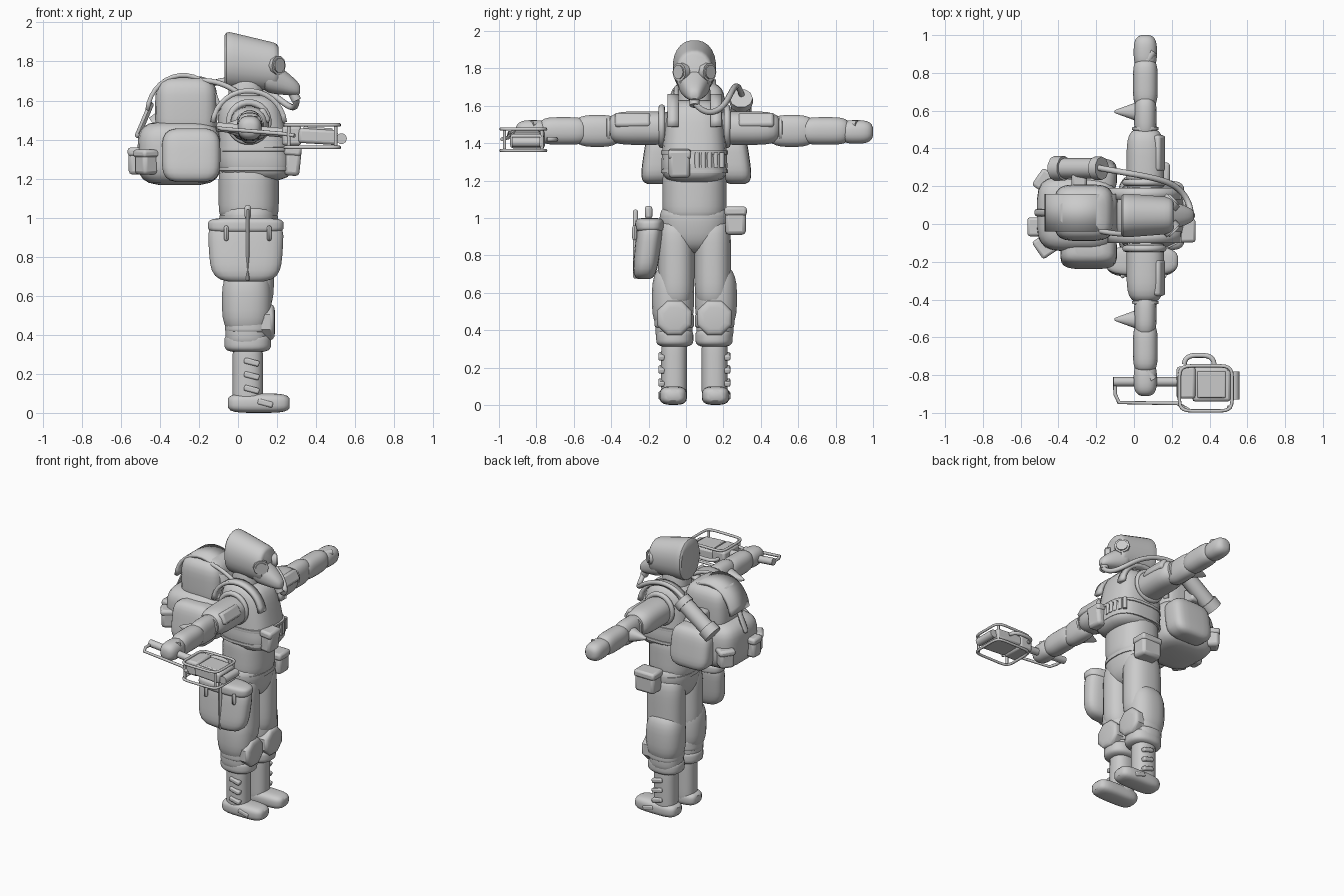
import bpy, bmesh, math
from mathutils import Vector, Euler, Matrix

cube = bpy.data.objects.get("Cube")
if cube:
    bpy.data.objects.remove(cube, do_unlink=True)

shade = (.6, .6, .6, 1)
grey = bpy.data.materials.new("plain_grey")
grey.use_nodes = True
grey.diffuse_color = shade
grey.node_tree.nodes["Principled BSDF"].inputs["Base Color"].default_value = shade

MID = .045                       # centre line of the figure, which faces +x
made = []


def link(name, data):
    obj = bpy.data.objects.new(name, data)
    bpy.context.scene.collection.objects.link(obj)
    data.materials.append(grey)
    if obj.type == 'MESH':
        made.append(obj)
    return obj


def finish(name, bm):
    bmesh.ops.recalc_face_normals(bm, faces=bm.faces)
    mesh = bpy.data.meshes.new(name)
    bm.to_mesh(mesh)
    bm.free()
    return link(name, mesh)


def oval(power=2, count=24):
    """Unit superellipse; a higher power is squarer."""
    pairs = []
    for i in range(count):
        angle = (i + .5) * math.tau / count
        pairs.append([math.copysign(abs(f) ** (2 / power), f)
                      for f in (math.cos(angle), math.sin(angle))])
    return pairs


def blob(name, along, at, half, side=2.4, end=4, taper=0, lean=(0, 0, 0), count=24, rings=12):
    """Rounded solid: side squares the cross-section, end flattens both ends."""
    axis = "xyz".index(along)
    bm = bmesh.new()
    loops = []
    for step in range(rings + 1):
        t = math.sin(math.radians(80) * (2 * step / rings - 1))
        size = (1 - abs(t) ** end) ** (1 / end) * (1 + taper * t)
        loop = []
        for pair in oval(side, count):
            unit = [size * f for f in pair]
            unit.insert(axis, t)
            loop.append(bm.verts.new([c + h * u + t * shift for c, h, u, shift
                                      in zip(at, half, unit, lean)]))
        loops.append(loop)
    for low, high in zip(loops, loops[1:]):
        for i in range(count):
            bm.faces.new((low[i - 1], low[i], high[i], high[i - 1]))
    bm.faces.new(loops[0])
    bm.faces.new(loops[-1])
    return finish(name, bm)


def box(name, at, size, bevel=.015, turn=(0, 0, 0)):
    bm = bmesh.new()
    place = Matrix.LocRotScale(Vector(at), Euler(turn), Vector(size))
    bmesh.ops.create_cube(bm, size=1, matrix=place)
    rounding = finish(name, bm).modifiers.new("rounding", 'BEVEL')
    rounding.width, rounding.segments = bevel, 2


def pouch(name, at, size, turn=(0, 0, 0)):
    """Soft box with a slightly wider lid across its top."""
    box(name, at, size, .02, turn)
    width, depth, height = size
    lid = Vector(at) + Vector((0, 0, height * .4))
    box(name + "_lid", lid, (width + .01, depth + .01, height * .35), turn=turn)


def tube(name, points, radius, curved=False, closed=False):
    curve = bpy.data.curves.new(name, 'CURVE')
    curve.dimensions = '3D'
    curve.bevel_depth, curve.bevel_resolution = radius, 3
    curve.use_fill_caps = True
    line = curve.splines.new('NURBS' if curved else 'POLY')
    line.points.add(len(points) - 1)
    for point, co in zip(line.points, points):
        point.co = (*co, 1)
    line.use_endpoint_u = True
    line.use_cyclic_u = closed


    link(name, curve)


def arched_strap(name, at, radius, width, thick):
    """Flat band arching from back to front over a centre point."""
    bm = bmesh.new()
    rows = []
    for x, z in oval(count=32)[:16]:
        middle = Vector(at) + Vector((x * radius[0], 0, z * radius[1]))
        edge = Vector((0, width / 2, 0))
        rows.append([bm.verts.new(middle - edge), bm.verts.new(middle + edge)])
    for p, q in zip(rows, rows[1:]):
        bm.faces.new((p[0], p[1], q[1], q[0]))
    solid = finish(name, bm).modifiers.new("thickness", 'SOLIDIFY')
    solid.thickness, solid.offset = thick, 0


# Torso
blob("hips", along="z", at=(.055, MID, .95), half=(.14, .18, .14), end=3, taper=.15)
blob("belly", along="z", at=(.055, MID, 1.13), half=(.155, .172, .15), end=6)
blob("belt", along="z", at=(.055, MID, 1), half=(.15, .187, .02), end=8, rings=4)
blob("vest", along="z", at=(.075, MID, 1.41), half=(.18, .168, .22), side=3, end=5,
     taper=-.12, lean=(-.02, 0, 0))
for height in (1.25, 1.35):
    blob("vest_band", along="z", at=(.085, MID, height), half=(.192, .18, .015), side=3,
         end=8, rings=4)
blob("neck", along="z", at=(.04, MID, 1.64), half=(.09, .09, .1), taper=-.1)

# Hood and breathing mask
blob("hood", along="x", at=(.07, MID, 1.79), half=(.14, .108, .135), side=2.2, end=12,
     taper=-.1, lean=(0, 0, -.02))
blob("mask", along="x", at=(.22, MID, 1.7), half=(.1, .07, .07), taper=-.5, lean=(0, 0, -.045))
tube("mask_filter", [(.27, MID, 1.66), (.3, MID, 1.6)], .026)
tube("air_hose", [(.3, .05, 1.61), (.3, .1, 1.55), (.25, .2, 1.57), (.1, .25, 1.7),
                  (-.1, .28, 1.72), (-.2, .3, 1.65)], .016, curved=True)
tube("rear_hose", [(-.2, -.03, 1.7), (-.1, -.06, 1.71), (0, -.05, 1.64)], .014, curved=True)

for side, sign in (("right_", -1), ("left_", 1)):
    def out(distance):
        return MID + sign * distance

    # Goggle
    eye = Vector((.185, out(.058), 1.78))
    gaze = Vector((.03, sign * .03, 0))
    tube(side + "goggle_rim", [eye, eye + gaze * .8], .05)
    tube(side + "goggle_lens", [eye, eye + gaze], .038)

    # Arm
    blob(side + "upper_arm", along="y", at=(.06, out(.27), 1.48), half=(.1, .19, .09))
    blob(side + "elbow", along="y", at=(.06, out(.52), 1.465), half=(.06, .13, .086), end=3)
    blob(side + "forearm", along="y", at=(.06, out(.7), 1.465), half=(.066, .13, .074))
    blob(side + "fist", along="y", at=(.06, out(.865), 1.46), half=(.062, .091, .063), end=3)
    tube(side + "thumb", [(.07, out(.82), 1.5), (.1, out(.87), 1.5)], .022)
    for distance, radius in ((.42, .075), (.46, .07), (.79, .055)):
        blob(side + "arm_band", along="y", at=(.06, out(distance), 1.475),
             half=(radius, .012, radius), end=8, rings=4)
    blob(side + "elbow_point", along="x", at=(-.03, out(.55), 1.46), half=(.075, .035, .035),
         end=8, taper=.8, count=12)
    box(side + "upper_arm_plate", (.13, out(.33), 1.52), (.05, .19, .08), turn=(0, -.5, 0))
    tube(side + "armhole_rim", [(.055 + x * .1, out(.175), 1.49 + z * .1) for x, z in oval()],
         .018, closed=True)
    arched_strap(side + "shoulder_strap", (.055, out(.115), 1.47), (.185, .18), .06, .025)

    # Trouser leg and knee pad
    blob(side + "thigh", along="z", at=(.055, out(.098), .76), half=(.13, .098, .24), end=5)
    blob(side + "loose_knee", along="z", at=(.045, out(.115), .57), half=(.128, .113, .18), end=3)
    blob(side + "shin", along="z", at=(.045, out(.11), .43), half=(.11, .1, .1))
    blob(side + "trouser_cuff", along="z", at=(.05, out(.105), .36), half=(.12, .1, .05))
    blob(side + "knee_strap", along="z", at=(.05, out(.108), .45), half=(.117, .106, .04), end=8)
    blob(side + "knee_pad", along="x", at=(.14, out(.107), .465), half=(.05, .1, .1), side=2,
         end=5, count=8)

    # Boot
    blob(side + "boot_shaft", along="z", at=(.05, out(.108), .19), half=(.078, .07, .17), end=8)
    blob(side + "boot_foot", along="x", at=(.107, out(.113), .05), half=(.16, .074, .05), side=3)
    for level in range(4):
        box(side + "boot_strap", (.14 if level == 0 else .07, out(.175), .05 + level * .07),
            (.08, .035, .03), .008, turn=(0, .25, 0))

# Pouches and cartridges worn in front
pouch("chest_pouch", (.28, -.035, 1.285), (.08, .115, .14), turn=(0, .1, 0))
pouch("hip_pouch", (.11, .265, .98), (.15, .11, .14))
for i in range(5):
    place = Vector((.27 - i * i * .002, .06 + i * .033, 1.27))
    tube("cartridge", [place, place + Vector((0, 0, .08))], .014)

# Large thigh bag on the right
blob("thigh_bag", along="z", at=(.04, -.205, .835), half=(.19, .07, .165), side=3,
     taper=.06, lean=(0, .02, 0))
blob("thigh_bag_flap", along="z", at=(.04, -.195, .96), half=(.195, .078, .04), side=3)
box("thigh_bag_strap", (.05, -.27, .86), (.02, .025, .37))
box("thigh_bag_hook", (.05, -.2, 1.03), (.035, .04, .07))
for x in (-.06, .16):
    box("thigh_bag_buckle", (x, -.275, .92), (.025, .025, .08))

# Backpack
blob("pack_lower", along="z", at=(-.3, .055, 1.33), half=(.215, .2, .165), side=4)
blob("pack_upper", along="z", at=(-.265, .06, 1.55), half=(.16, .15, .175), side=4)
arched_strap("pack_lid_strap", (-.28, .06, 1.53), (.185, .2), .2, .022)
box("pack_rear_strap", (-.48, .06, 1.5), (.03, .04, .2), turn=(0, .4, 0))
pouch("pack_rear_pouch", (-.515, -.015, 1.285), (.09, .09, .13))
for side, sign in (("right_", -1), ("left_", 1)):
    blob(side + "pack_pocket", along="z", at=(-.24, .055 + sign * .2, 1.32), half=(.15, .085, .14),
         side=4, lean=(0, -sign * .02, 0))
    pouch(side + "pack_corner_pouch", (-.47, .055 + sign * .17, 1.28), (.09, .1, .12),
          turn=(0, 0, -sign * .6))

# Gas tank strapped to the left of the pack
front, back = Vector((-.17, .295, 1.64)), Vector((-.42, .295, 1.46))
tube("gas_tank", [front, back], .054)
tube("gas_tank_cap", [front.lerp(back, .8), back], .066)
tube("gas_tank_collar", [front, front.lerp(back, .15)], .062)
box("gas_tank_bracket", (-.29, .24, 1.53), (.08, .1, .1))

# Hand tool held in the right fist: grip bar, housing and guard rods
tube("tool_grip_bar", [(-.11, -.835, 1.465), (.28, -.835, 1.43)], .025)
box("tool_mount", (.275, -.84, 1.42), (.1, .17, .1))
box("tool_housing", (.41, -.85, 1.415), (.2, .18, .075), turn=(0, .06, 0))
box("tool_top_panel", (.41, -.85, 1.455), (.15, .14, .015), .006, turn=(0, .06, 0))
tube("tool_front_knob", [(.53, -.93, 1.405), (.53, -.78, 1.405)], .028)
for height in (1.36, 1.475):
    tube("tool_guard", [(.38 + x * .14, -.87 + y * .12, height) for x, y in oval(power=6)],
         .009, closed=True)
for x in (.26, .5):
    for y in (-.97, -.77):
        tube("tool_guard_post", [(x, y, 1.36), (x, y, 1.475)], .009)
tube("tool_hand_rail", [(-.1, -.83, 1.46), (-.1, -.9, 1.46), (-.08, -.945, 1.455),
                        (.23, -.95, 1.43), (.29, -.985, 1.42)], .01)
tube("tool_side_handle", [(.345 + x * .08, -.76 + y * .065, 1.42) for x, y in oval(power=3)[:12]],
     .013)

# Smooth shading with sharp edges kept
bpy.ops.object.select_all(action='DESELECT')
for obj in made:
    obj.select_set(True)
bpy.context.view_layer.objects.active = made[0]
bpy.ops.object.shade_smooth_by_angle(angle=math.radians(38))
